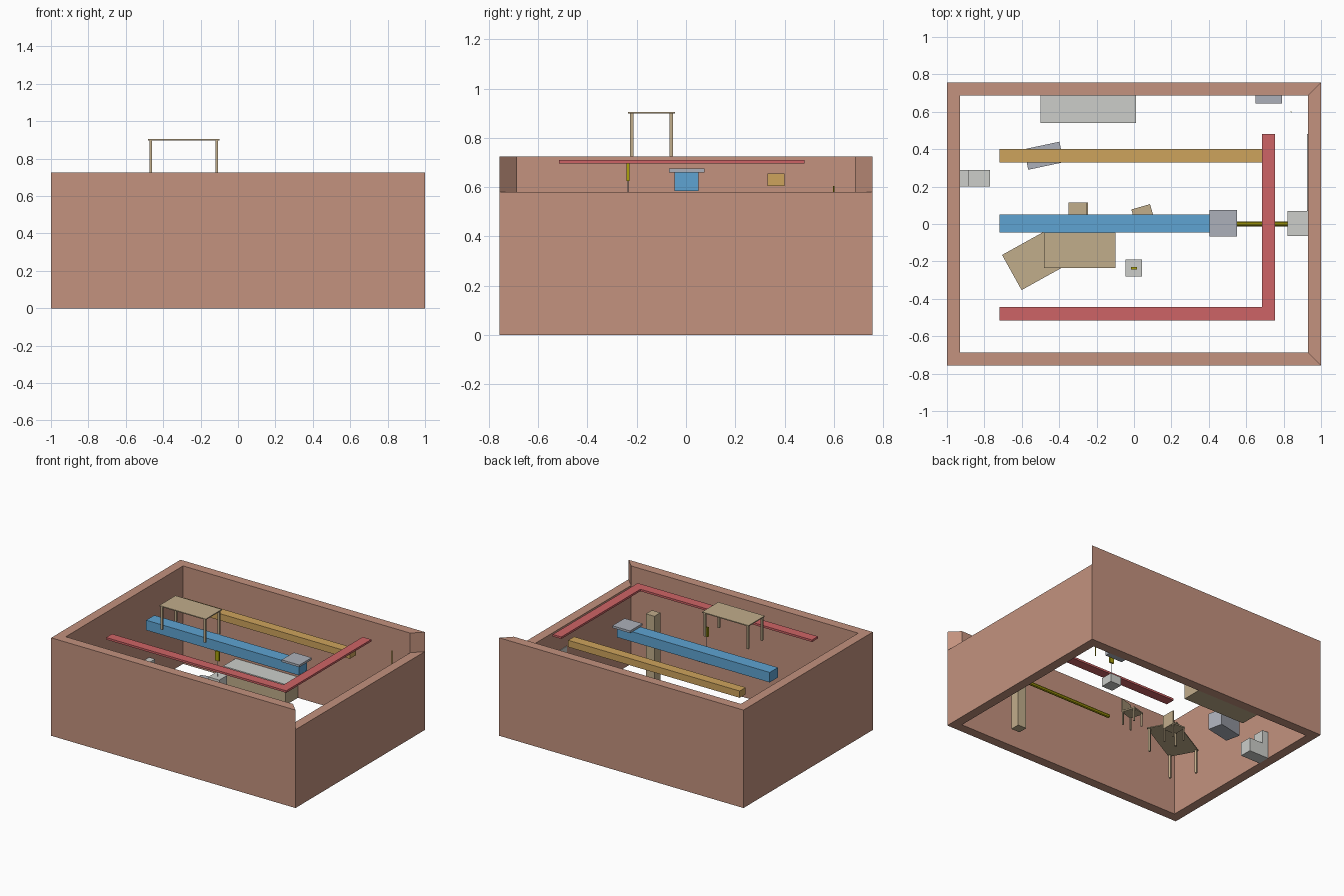
import bpy, bmesh, math
from mathutils import Matrix, Vector

if "Cube" in bpy.data.objects:
    bpy.data.objects.remove(bpy.data.objects["Cube"], do_unlink=True)


def material(name, rgb):
    m = bpy.data.materials.new(name)
    m.use_nodes = True
    lin = [((c / 255 + 0.055) / 1.055) ** 2.4 for c in rgb] + [1]
    m.diffuse_color = lin
    m.node_tree.nodes["Principled BSDF"].inputs["Base Color"].default_value = lin
    return m


BRICK = material("brick", (195, 146, 126))
RED = material("red_paint", (206, 100, 102))
OCHRE = material("ochre_paint", (206, 164, 92))
BLUE = material("blue_paint", (94, 164, 210))
TAN = material("tan_wood", (193, 173, 139))
PALE = material("pale_grey", (204, 206, 202))
STEEL = material("steel_grey", (172, 176, 186))
OLIVE = material("olive_yellow", (172, 162, 12))


def finish(name, bm, mats):
    bmesh.ops.recalc_face_normals(bm, faces=bm.faces)
    me = bpy.data.meshes.new(name)
    bm.to_mesh(me)
    bm.free()
    for m in mats:
        me.materials.append(m)
    ob = bpy.data.objects.new(name, me)
    bpy.context.collection.objects.link(ob)
    return ob


def add_box(bm, x, y, z):
    lo, hi = Vector((x[0], y[0], z[0])), Vector((x[1], y[1], z[1]))
    mat = Matrix.Translation((lo + hi) / 2) @ Matrix.Diagonal((*(hi - lo), 1))
    bmesh.ops.create_cube(bm, size=1, matrix=mat)


def boxes(name, mat, parts, at=(0, 0, 0), turn=0):
    bm = bmesh.new()
    for p in parts:
        add_box(bm, *p)
    ob = finish(name, bm, [mat])
    ob.location = at
    ob.rotation_euler.z = math.radians(turn)
    return ob


def prism(name, mat, outline, z0, z1):
    bm = bmesh.new()
    face = bm.faces.new([bm.verts.new((x, y, z0)) for x, y in outline])
    top = bmesh.ops.extrude_face_region(bm, geom=[face])["geom"]
    verts = [g for g in top if isinstance(g, bmesh.types.BMVert)]
    bmesh.ops.translate(bm, verts=verts, vec=(0, 0, z1 - z0))
    return finish(name, bm, [mat])


def rod(name, mat, a, b, radius, sides=8):
    a, b = Vector(a), Vector(b)
    bm = bmesh.new()
    rot = (b - a).to_track_quat("Z", "Y").to_matrix().to_4x4()
    bmesh.ops.create_cone(bm, cap_ends=True, segments=sides, radius1=radius, radius2=radius,
                          depth=(b - a).length, matrix=Matrix.Translation((a + b) / 2) @ rot)
    return finish(name, bm, [mat])


def table(name, at, length, width, height, turn=0):
    l, w, t, i = length / 2, width / 2, 0.007, 0.014
    parts = [((-l, l), (-w, w), (height - t, height))]
    for sx in (-1, 1):
        for sy in (-1, 1):
            cx, cy = sx * (l - i), sy * (w - i)
            parts.append(((cx - 0.007, cx + 0.007), (cy - 0.007, cy + 0.007), (0, height - t)))
    return boxes(name, TAN, parts, at, turn)


def chair(name, at, turn):
    h = 0.052
    parts = [((-h, h), (-h, h), (0.095, 0.105)), ((h - 0.008, h), (-h, h), (0.105, 0.195))]
    for sx in (-1, 1):
        for sy in (-1, 1):
            cx, cy = sx * (h - 0.007), sy * (h - 0.007)
            parts.append(((cx - 0.005, cx + 0.005), (cy - 0.005, cy + 0.005), (0, 0.095)))
    return boxes(name, TAN, parts, at, turn)


# Walls: three full height, the left one lower with mitred ends
X, Y, T, H = 1.0, 0.756, 0.07, 0.725
xi, yi = X - T, Y - T
prism("main_walls", BRICK, [(X, Y), (-X, Y), (-X, -Y), (X, -Y),
                            (xi, -yi), (-xi, -yi), (-xi, yi), (xi, yi)], 0, H)
prism("low_wall", BRICK, [(X, -Y), (X, Y), (xi, yi), (xi, -yi)], 0, 0.58)

# Overhead beams and rail
prism("red_rail", RED, [(-0.72, -0.515), (0.755, -0.515), (0.755, 0.48), (0.685, 0.48),
                        (0.685, -0.445), (-0.72, -0.445)], 0.695, 0.71)
boxes("ochre_beam", OCHRE, [((-0.72, 0.685), (0.33, 0.4), (0.605, 0.655))])
boxes("blue_beam", BLUE, [((-0.72, 0.53), (-0.046, 0.05), (0.585, 0.659))])
boxes("beam_cap", STEEL, [((0.405, 0.55), (-0.068, 0.076), (0.659, 0.675))])

# Hoist with hanging load
boxes("hoist", OLIVE, [((-0.017, 0.015), (-0.242, -0.23), (0.625, 0.695))])
rod("hoist_cable", STEEL, (0, -0.236, 0.5), (0, -0.236, 0.63), 0.002)
boxes("hanging_load", PALE, [((-0.046, 0.044), (-0.282, -0.19), (0.447, 0.51))])

# Tables and chairs
table("upper_table", (-0.29, -0.14, H), 0.38, 0.19, 0.18)
table("floor_table", (-0.474, -0.16, 0), 0.41, 0.215, 0.18, 29)
chair("chair_square", (-0.298, 0.062, 0), 0)
chair("chair_turned", (0.05, 0.042, 0), -74)

# Counter, pillar and floor units
boxes("counter_body", TAN, [((-0.5, 0.01), (0.54, yi), (0, 0.14))])
boxes("counter_top", PALE, [((-0.5, 0.01), (0.54, yi), (0.14, 0.155))])
boxes("pillar", TAN, [((0.57, 0.64), (-0.515, -0.445), (0, 0.54))])
boxes("turned_crate", STEEL, [((-0.097, 0.097), (-0.056, 0.056), (0, 0.12))], (-0.482, 0.365, 0), 12)
boxes("back_cabinet", STEEL, [((0.65, 0.79), (0.645, yi), (0, 0.2))])
boxes("wall_unit", PALE, [((0.82, xi), (-0.065, 0.07), (0.16, 0.28))])
side = [(-xi, 0), (-0.77, 0), (-0.77, 0.1), (-0.882, 0.1), (-0.882, 0.2), (-xi, 0.2)]
seat = prism("stepped_seat", PALE, side, 0, 0.09)
seat.rotation_euler.x = math.radians(90)
seat.location.y = 0.29

# Pipes and wall board
rod("floor_pipe", OLIVE, (0.22, 0, 0.026), (0.92, 0, 0.026), 0.013)
rod("thin_post", OLIVE, (0.84, 0.6, 0), (0.84, 0.6, 0.605), 0.003)
boxes("wall_board", PALE, [((xi - 0.005, xi), (0.07, 0.48), (0.2, 0.42))])
